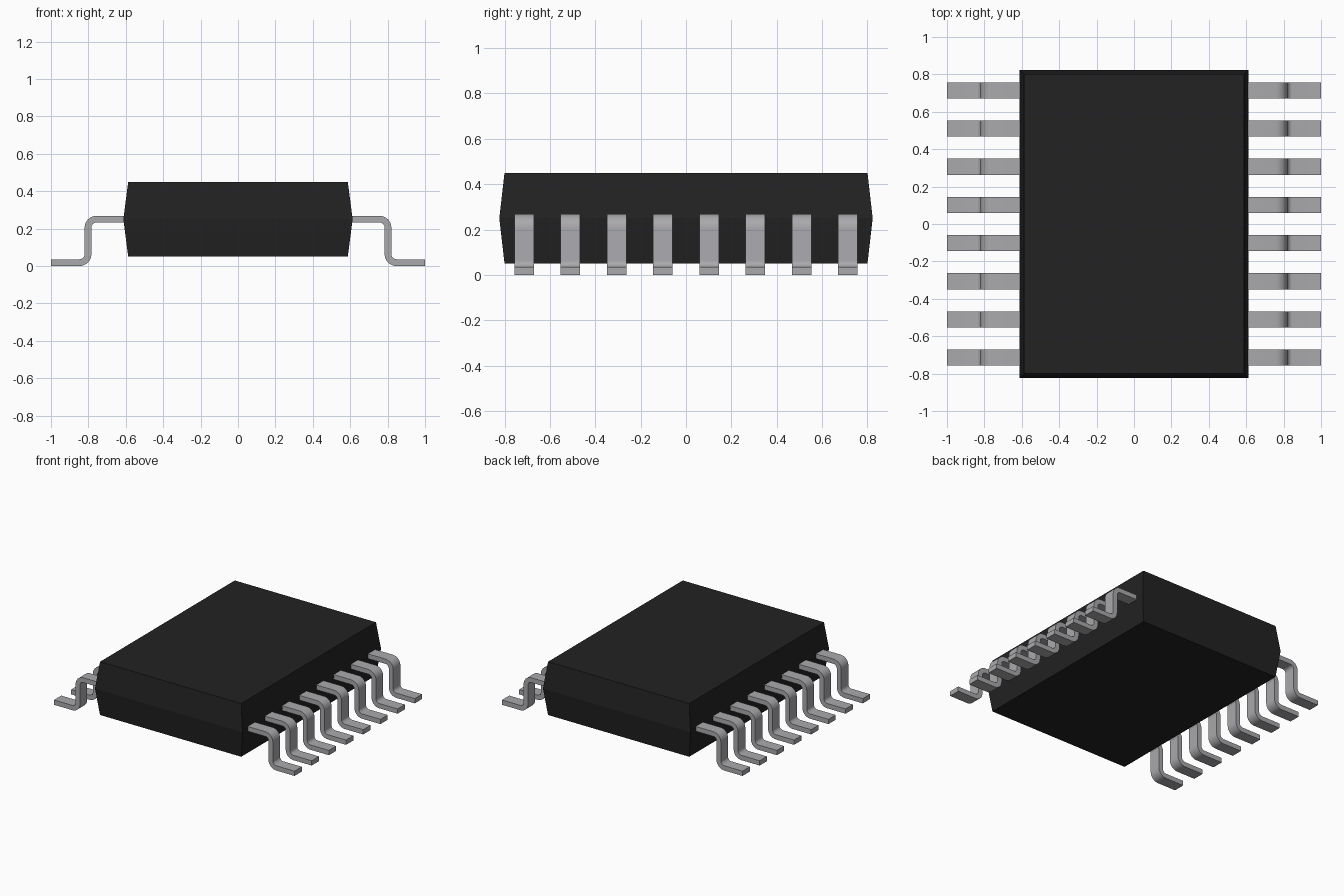
import bpy, bmesh, math

if "Cube" in bpy.data.objects:
    bpy.data.objects.remove(bpy.data.objects["Cube"])


def material(name, rgb):
    m = bpy.data.materials.new(name)
    m.diffuse_color = (*rgb, 1)
    m.use_nodes = True
    m.node_tree.nodes["Principled BSDF"].inputs["Base Color"].default_value = m.diffuse_color
    return m


def make_object(name, bm, mat):
    bmesh.ops.recalc_face_normals(bm, faces=bm.faces)
    mesh = bpy.data.meshes.new(name)
    bm.to_mesh(mesh)
    bm.free()
    mesh.materials.append(mat)
    obj = bpy.data.objects.new(name, mesh)
    bpy.context.collection.objects.link(obj)
    return obj


black = material("black_plastic", (0.016, 0.016, 0.016))
metal = material("grey_metal", (0.40, 0.40, 0.42))

# Moulded body: three stacked rectangles, widest at mid height
bm = bmesh.new()
rings = []
for z, hx, hy in ((0.05, 0.587, 0.80), (0.25, 0.613, 0.823), (0.45, 0.587, 0.80)):
    rings.append([bm.verts.new((sx * hx, sy * hy, z))
                  for sx, sy in ((-1, -1), (1, -1), (1, 1), (-1, 1))])
bm.faces.new(rings[0])
bm.faces.new(rings[-1])
for lo, hi in zip(rings, rings[1:]):
    for i in range(4):
        j = (i + 1) % 4
        bm.faces.new((lo[i], lo[j], hi[j], hi[i]))
make_object("package_body", bm, black)

# Gull-wing lead profile in x-z: two concentric bends joined by straights
T, R_IN, STEPS = 0.036, 0.027, 8
R_OUT = R_IN + T
Z_TOP, X_OUT = 0.268, 0.82
WIDTH, PITCH, COUNT = 0.086, 0.204, 8


def arc(cx, cz, r, a0, a1):
    return [(cx + r * math.cos(math.radians(a0 + (a1 - a0) * i / STEPS)),
             cz + r * math.sin(math.radians(a0 + (a1 - a0) * i / STEPS)))
            for i in range(STEPS + 1)]


upper = (X_OUT - R_OUT, Z_TOP - R_OUT)
lower = (X_OUT + R_IN, R_OUT)
top_side = [(0.58, Z_TOP)] + arc(*upper, R_OUT, 90, 0) + arc(*lower, R_IN, 180, 270) + [(1.0, T)]
under_side = [(0.58, Z_TOP - T)] + arc(*upper, R_IN, 90, 0) + arc(*lower, R_OUT, 180, 270) + [(1.0, 0.0)]


def lead(name, side, y):
    bm = bmesh.new()
    rows = []
    for (ax, az), (bx, bz) in zip(top_side, under_side):
        rows.append([bm.verts.new((side * x, y + dy, z)) for x, dy, z in (
            (ax, -WIDTH / 2, az), (ax, WIDTH / 2, az),
            (bx, WIDTH / 2, bz), (bx, -WIDTH / 2, bz))])
    bm.faces.new(rows[0])
    bm.faces.new(rows[-1])
    for a, b in zip(rows, rows[1:]):
        for i in range(4):
            j = (i + 1) % 4
            bm.faces.new((a[i], a[j], b[j], b[i]))
    return make_object(name, bm, metal)


# Eight leads down each long side
bpy.ops.object.select_all(action='DESELECT')
for side, label in ((-1, "left"), (1, "right")):
    for i in range(COUNT):
        obj = lead(f"{label}_lead_{i + 1}", side, (i - (COUNT - 1) / 2) * PITCH)
        obj.select_set(True)
        bpy.context.view_layer.objects.active = obj
bpy.ops.object.shade_smooth_by_angle(angle=math.radians(30))
